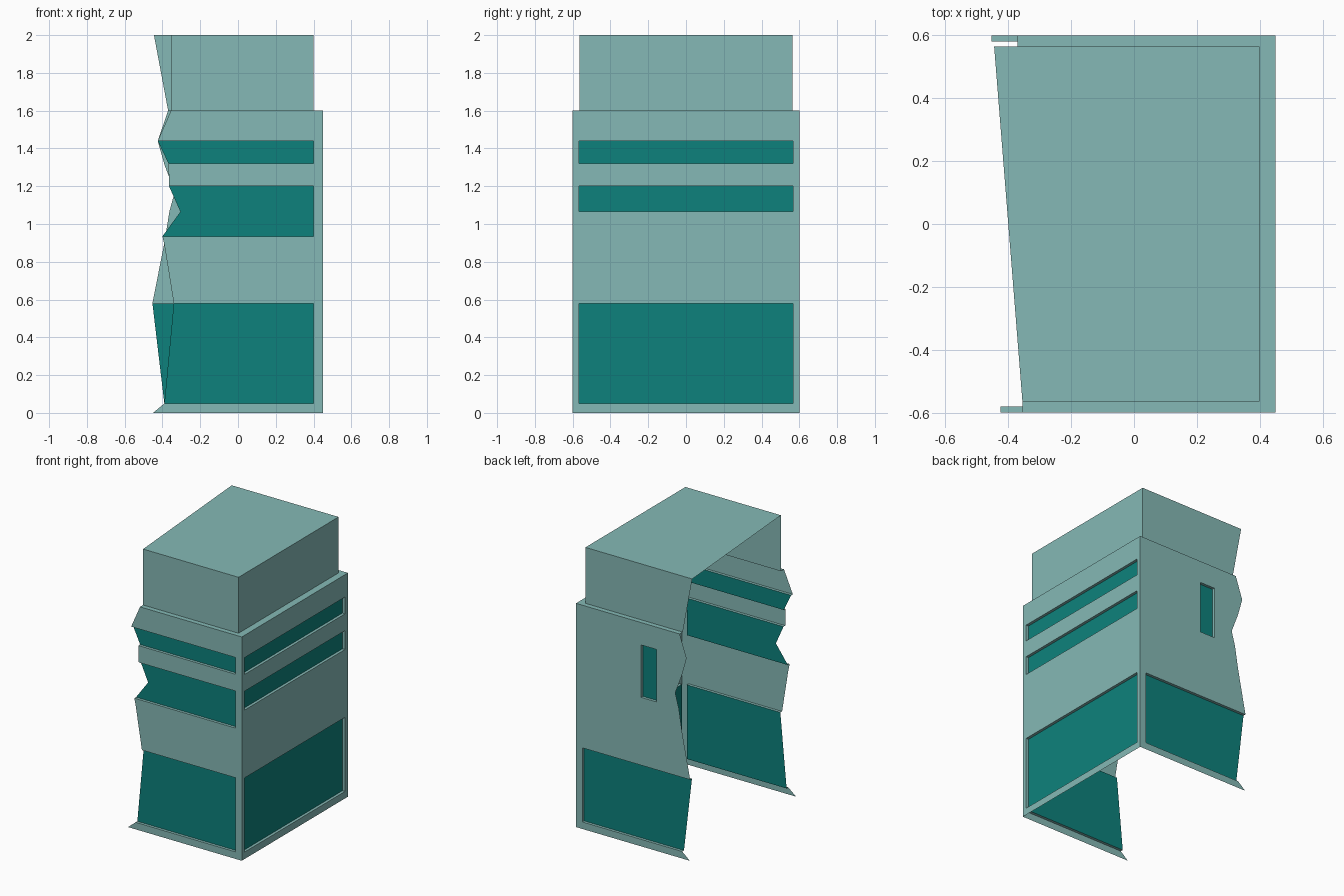
import bpy, bmesh

if "Cube" in bpy.data.objects:
    bpy.data.objects.remove(bpy.data.objects["Cube"])


def material(name, rgb):
    m = bpy.data.materials.new(name)
    m.diffuse_color = (*rgb, 1)
    m.use_nodes = True
    m.node_tree.nodes["Principled BSDF"].inputs["Base Color"].default_value = m.diffuse_color
    return m


WALL = material("pale teal wall", (0.235, 0.485, 0.465))
GLASS = material("dark teal glass", (0.004, 0.222, 0.200))
DEPTH = 0.02  # how far the glass sits behind the wall


def finish(bm, name):
    bmesh.ops.remove_doubles(bm, verts=bm.verts, dist=1e-5)
    me = bpy.data.meshes.new(name)
    bm.to_mesh(me)
    bm.free()
    me.materials.append(WALL)
    me.materials.append(GLASS)
    ob = bpy.data.objects.new(name, me)
    bpy.context.collection.objects.link(ob)


def lerp_profile(profile, z):
    for (x0, z0), (x1, z1) in zip(profile, profile[1:]):
        if z0 <= z <= z1:
            return x0 + (x1 - x0) * (z - z0) / (z1 - z0)


def build_wall(name, profile, far, windows, place, flip=False):
    """Wall from the ragged edge profile to 'far', with recessed windows.
    windows: (z0, z1, u0, u1); u0 None means cut open by the ragged edge."""
    bm = bmesh.new()

    def face(pts, mat=0):
        vs = [bm.verts.new(place(*p)) for p in pts]
        bm.faces.new(vs[::-1] if flip else vs).material_index = mat

    def edge(z):
        return lerp_profile(profile, z)

    levels = sorted({z for _, z in profile} | {z for w in windows for z in w[:2]})
    for a, b in zip(levels, levels[1:]):
        left = (edge(a), edge(b))
        for z0, z1, u0, u1 in windows:
            if not (z0 <= a and b <= z1):
                continue
            start = left if u0 is None else (u0, u0)
            if u0 is not None:  # wall before the window, and its side reveal
                face([(left[0], a, 0), (u0, a, 0), (u0, b, 0), (left[1], b, 0)])
                face([(u0, a, 0), (u0, a, DEPTH), (u0, b, DEPTH), (u0, b, 0)])
            # glass and far side reveal
            face([(start[0], a, DEPTH), (u1, a, DEPTH), (u1, b, DEPTH), (start[1], b, DEPTH)], 1)
            face([(u1, a, DEPTH), (u1, a, 0), (u1, b, 0), (u1, b, DEPTH)])
            left = (u1, u1)
        face([(left[0], a, 0), (far, a, 0), (far, b, 0), (left[1], b, 0)])
    # sills and lintels
    for z0, z1, u0, u1 in windows:
        s0, s1 = (edge(z0), edge(z1)) if u0 is None else (u0, u0)
        face([(s0, z0, 0), (u1, z0, 0), (u1, z0, DEPTH), (s0, z0, DEPTH)])
        face([(s1, z1, DEPTH), (u1, z1, DEPTH), (u1, z1, 0), (s1, z1, 0)])
    finish(bm, name)


# Ragged broken edges (x, z)
front_edge = [(-.45, 0), (-.39, .05), (-.34, .58), (-.39, .89), (-.40, .935),
              (-.305, 1.065), (-.365, 1.2), (-.368, 1.32), (-.425, 1.44), (-.355, 1.6)]
back_edge = [(-.45, 0), (-.39, .05), (-.453, .58), (-.39, .9), (-.363, 1.067),
             (-.335, 1.17), (-.388, 1.31), (-.425, 1.44), (-.37, 1.6)]

build_wall("front_wall", front_edge, .45,
           [(.05, .58, None, .40), (.935, 1.2, None, .40), (1.32, 1.44, None, .40)],
           lambda u, z, d: (u, -.6 + d, z))
build_wall("back_wall", back_edge, .45,
           [(.05, .58, None, .40), (1.065, 1.44, -.187, -.066)],
           lambda u, z, d: (u, .6 - d, z), flip=True)
build_wall("right_wall", [(-.6, 0), (-.6, 1.6)], .6,
           [(z0, z1, -.567, .567) for z0, z1 in ((.05, .58), (1.065, 1.2), (1.32, 1.44))],
           lambda u, z, d: (.45 - d, u, z))


def ribbon(name, low, high, cap=False):
    """Faces joining two open outlines, optionally capped on top."""
    bm = bmesh.new()
    lo = [bm.verts.new(p) for p in low]
    hi = [bm.verts.new(p) for p in high]
    for i in range(len(lo) - 1):
        bm.faces.new((lo[i], lo[i + 1], hi[i + 1], hi[i]))
    if cap:
        bm.faces.new(hi)
    finish(bm, name)


# Set-back top storey with roof, and the ledge around it
outer = [(-.355, -.6, 1.6), (.45, -.6, 1.6), (.45, .6, 1.6), (-.37, .6, 1.6)]
inner = [(-.355, -.565, 1.6), (.40, -.565, 1.6), (.40, .565, 1.6), (-.37, .565, 1.6)]
roof = [(-.355, -.565, 2), (.40, -.565, 2), (.40, .565, 2), (-.445, .565, 2)]
ribbon("ledge", outer, inner)
ribbon("top_storey", inner, roof, cap=True)
